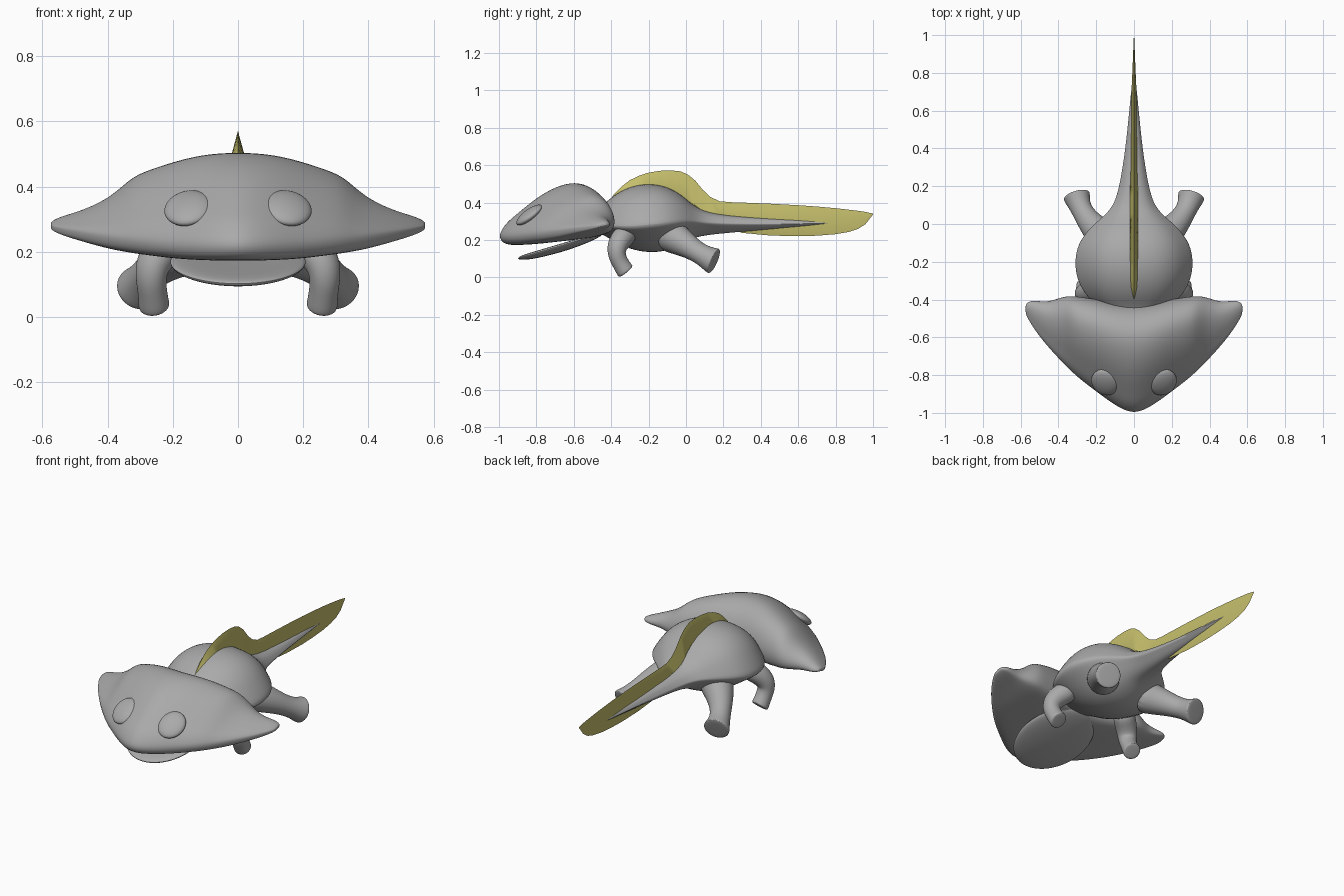
import bpy, bmesh, math
from mathutils import Vector, Matrix


def material(name, rgb):
    m = bpy.data.materials.new(name)
    m.diffuse_color = (*rgb, 1)
    return m


GREY = material("grey skin", (0.40, 0.40, 0.40))
OLIVE = material("olive fin", (0.56, 0.52, 0.15))


def finish(bm, name, mat, subsurf=2, angle=60):
    bmesh.ops.recalc_face_normals(bm, faces=bm.faces)
    me = bpy.data.meshes.new(name)
    bm.to_mesh(me)
    bm.free()
    me.materials.append(mat)
    ob = bpy.data.objects.new(name, me)
    bpy.context.collection.objects.link(ob)
    if subsurf:
        mod = ob.modifiers.new("smooth", 'SUBSURF')
        mod.levels = mod.render_levels = subsurf
    bpy.ops.object.select_all(action='DESELECT')
    bpy.context.view_layer.objects.active = ob
    ob.select_set(True)
    bpy.ops.object.shade_smooth_by_angle(angle=math.radians(angle))
    return ob


def loft(rings):
    """Skin a list of closed rings and cap both ends."""
    bm = bmesh.new()
    vs = [[bm.verts.new(p) for p in r] for r in rings]
    n = len(vs[0])
    for a, b in zip(vs, vs[1:]):
        for i in range(n):
            j = (i + 1) % n
            bm.faces.new((a[i], a[j], b[j], b[i]))
    bm.faces.new(vs[0])
    bm.faces.new(vs[-1])
    return bm


# Head: side sections swept across the width.
# Section points: (front to back fraction, height; + is top, - is underside)
SECTION = [(-.01, 0), (.015, .12), (.07, .27), (.17, .43), (.34, .71), (.52, .92), (.71, 1.02),
           (.86, .92), (.96, .70), (1.015, .38), (.99, .08), (.90, -.1),
           (.72, -.35), (.5, -.6), (.3, -.85), (.1, -1.0), (.02, -.7)]
# Stations: x, front y, back y, edge z, top z, bottom z
HEAD = [(0, -1.0, -.43, .22, .508, .17), (.06, -.982, -.425, .22, .506, .17),
        (.13, -.938, -.415, .222, .497, .172), (.2, -.885, -.40, .226, .478, .177),
        (.27, -.833, -.39, .232, .455, .186), (.32, -.79, -.383, .237, .434, .193),
        (.36, -.75, -.384, .242, .398, .20), (.4, -.71, -.395, .248, .366, .208),
        (.45, -.655, -.412, .256, .34, .222), (.5, -.595, -.41, .264, .321, .237),
        (.545, -.53, -.405, .272, .308, .252), (.57, -.485, -.42, .278, .295, .265),
        (.574, -.465, -.435, .28, .288, .272)]
stations = [(-s[0], *s[1:]) for s in HEAD[:0:-1]] + HEAD
rings = [[(x, f + t * (b - f), e + u * ((top - e) if u > 0 else (e - bot))) for t, u in SECTION]
         for x, f, b, e, top, bot in stations]
finish(loft(rings), "head", GREY)

# Lower jaw: shallow sloping dish
bm = bmesh.new()
bmesh.ops.create_uvsphere(bm, u_segments=32, v_segments=16, radius=1)
for v in bm.verts:
    x, y, z = v.co
    r2 = x * x + y * y
    z = z * .035 if z < 0 else z * .03 - .022 * (1 - r2)
    v.co = (x * .21, -.67 + y * .23, .17 + y * .068 + z)
finish(bm, "lower_jaw", GREY, 1)

# Eyes: flattened domes lying on the brow slope
for side in (-1, 1):
    bm = bmesh.new()
    bmesh.ops.create_uvsphere(bm, u_segments=32, v_segments=16, radius=1)
    tilt = Matrix.Rotation(math.radians(36), 4, 'X')
    roll = Matrix.Rotation(math.radians(side * 14), 4, 'Y')
    bmesh.ops.transform(bm, verts=bm.verts,
                        matrix=Matrix.Translation((side * .153, -.838, .334)) @ roll @ tilt
                        @ Matrix.Diagonal((.074, .083, .027, 1)))
    finish(bm, "eye", GREY, 0)

# Body and tail: cross-sections with a soft lip along the flank
HALF = [(0, 1), (.28, .97), (.52, .86), (.72, .65), (.86, .38), (.96, .15), (1.01, 0),
        (.95, -.15), (.78, -.38), (.58, -.66), (.32, -.92), (0, -1)]
LOOP = HALF + [(-x, z) for x, z in HALF[-2:0:-1]]
# Stations: y, half width, lip z, top z, bottom z
BODY = [(-.56, .10, .29, .36, .25), (-.48, .13, .29, .37, .24), (-.43, .20, .28, .40, .22),
        (-.38, .255, .272, .445, .187), (-.3, .303, .27, .488, .148),
        (-.2, .318, .28, .506, .127), (-.1, .298, .29, .488, .137), (-.02, .235, .30, .44, .175),
        (.03, .175, .30, .392, .205), (.09, .11, .295, .355, .222), (.2, .076, .287, .333, .235),
        (.4, .045, .285, .317, .252), (.6, .025, .286, .307, .27), (.78, .008, .291, .298, .284),
        (.805, .003, .291, .294, .288)]
rings = [[(w * px, y, m + pz * ((t - m) if pz > 0 else (m - b))) for px, pz in LOOP]
         for y, w, m, t, b in BODY]
finish(loft(rings), "body_and_tail", GREY)

# Fin: wedge section running from the neck over the back and around the tail
# Stations: y, crest z, widest z, lower z, half width
FIN = [(-.44, .37, .35, .30, .014), (-.41, .412, .38, .32, .02), (-.38, .45, .41, .36, .022),
       (-.34, .489, .45, .40, .022), (-.3, .52, .47, .42, .022), (-.25, .544, .485, .43, .022),
       (-.2, .56, .49, .43, .022), (-.14, .57, .49, .43, .022), (-.08, .572, .48, .42, .022),
       (-.03, .567, .455, .40, .022), (.01, .55, .425, .37, .022), (.05, .517, .385, .33, .022),
       (.09, .468, .355, .31, .022), (.13, .43, .345, .30, .021), (.18, .407, .335, .29, .021),
       (.24, .402, .325, .26, .02), (.3, .40, .31, .238, .019), (.45, .394, .30, .224, .017),
       (.6, .386, .296, .22, .014), (.7, .379, .295, .223, .012), (.8, .37, .297, .231, .009),
       (.87, .362, .302, .243, .006), (.92, .356, .31, .259, .004),
       (.96, .35, .318, .285, .0025), (1.0, .341, .339, .336, .0005)]
rings = [[(0, y, t), (w, y, m), (0, y, b), (-w, y, m)] for y, t, m, b, w in FIN]
finish(loft(rings), "fin", OLIVE, 0, 40)


# Legs: tapered tubes ending in flat feet
def leg(name, path):
    for side in (-1, 1):
        pts = [Vector((side * x, y, z)) for x, y, z, r in path]
        rings = []
        for i, p in enumerate(pts):
            d = (pts[min(i + 1, len(pts) - 1)] - pts[max(i - 1, 0)]).normalized()
            u = d.cross(Vector((0, 0.6, 0.8) if name == "hind_leg" else (0, 1, 0))).normalized()
            v = d.cross(u)
            r = path[i][3]
            rings.append([p + r * (u * math.cos(a) + v * math.sin(a))
                          for a in (k * math.tau / 16 for k in range(16))])
        # Small inner ring keeps the sole flat with a rounded rim
        end = pts[-1] + d * .004
        rings.append([end + (q - pts[-1]) * .8 for q in rings[-1]])
        finish(loft(rings), name, GREY)


leg("front_leg", [(.17, -.30, .25, .06), (.23, -.345, .21, .062), (.265, -.372, .16, .055),
                  (.267, -.37, .115, .048), (.262, -.35, .075, .045), (.258, -.327, .038, .049),
                  (.257, -.322, .032, .047)])
leg("hind_leg", [(.12, -.10, .235, .10), (.18, -.05, .205, .085), (.235, .01, .168, .066),
                 (.27, .062, .135, .056), (.29, .105, .11, .06), (.302, .143, .09, .073),
                 (.304, .15, .087, .072)])
